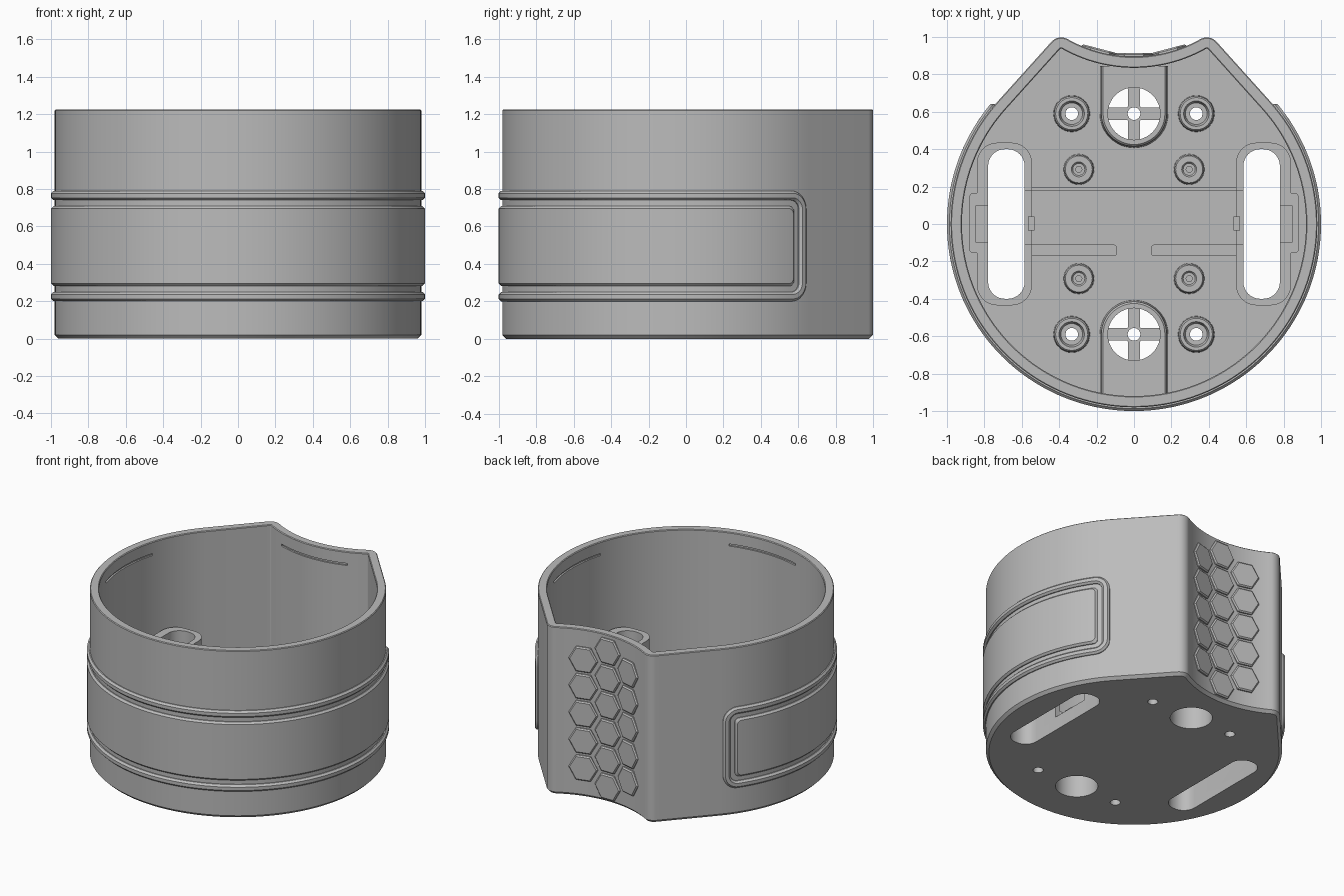
import bpy, bmesh
from math import sin, cos, pi, radians, sqrt, atan2
from mathutils import Vector

if "Cube" in bpy.data.objects:
    bpy.data.objects.remove(bpy.data.objects["Cube"], do_unlink=True)

grey = bpy.data.materials.new("plain_grey")
grey.use_nodes = True
grey.diffuse_color = (0.5, 0.5, 0.5, 1)
grey.node_tree.nodes["Principled BSDF"].inputs["Base Color"].default_value = (0.5, 0.5, 0.5, 1)

HEIGHT, FLOOR, R, WALL = 1.225, 0.08, 0.98, 0.06
HOLLOW_R, HOLLOW_Y = 0.72, 1.615      # concave back
TANGENT, FILLET = radians(42), 0.07   # straight flanks and rounded back corners


def make(name, bm):
    bmesh.ops.recalc_face_normals(bm, faces=bm.faces)
    mesh = bpy.data.meshes.new(name)
    bm.to_mesh(mesh)
    bm.free()
    ob = bpy.data.objects.new(name, mesh)
    bpy.context.collection.objects.link(ob)
    mesh.materials.append(grey)
    return ob


def skin(bm, loops, closed=False):
    """Bridge equal-length closed loops of points."""
    rings = [[bm.verts.new(p) for p in loop] for loop in loops]
    pairs = list(zip(rings, rings[1:])) + ([(rings[-1], rings[0])] if closed else [])
    for a, b in pairs:
        for i in range(len(a)):
            j = (i + 1) % len(a)
            bm.faces.new((a[i], a[j], b[j], b[i]))
    return rings


def stack(name, levels):
    """Solid through (outline, z) levels, capped at both ends."""
    bm = bmesh.new()
    rings = skin(bm, [[(x, y, z) for x, y in pts] for pts, z in levels])
    bm.faces.new(rings[0])
    bm.faces.new(rings[-1])
    return make(name, bm)


def prism(name, pts, z0, z1, bevel=0.0):
    return stack(name, [(pts, z0), (pts, z1)])


def arc(cx, cy, r, a0, a1, n):
    return [(cx + r * cos(a0 + (a1 - a0) * i / n), cy + r * sin(a0 + (a1 - a0) * i / n))
            for i in range(n + 1)]


def circle(cx, cy, r, n=40):
    return arc(cx, cy, r, 0, 2 * pi, n)[:-1]


def rounded(x0, x1, y0, y1, r, n=8):
    pts = []
    for k, (x, y) in enumerate([(x1 - r, y1 - r), (x0 + r, y1 - r), (x0 + r, y0 + r), (x1 - r, y0 + r)]):
        pts += arc(x, y, r, k * pi / 2, (k + 1) * pi / 2, n)
    return pts


def box(x0, x1, y0, y1):
    return [(x0, y0), (x1, y0), (x1, y1), (x0, y1)]


def arc_block(cy, r0, r1, mid, half, z0, z1):
    a, b = radians(mid - half), radians(mid + half)
    return prism("cutter", arc(0, cy, r0, a, b, 16) + arc(0, cy, r1, b, a, 16), z0, z1)


def boolean(ob, cutters, op="DIFFERENCE"):
    for c in cutters:
        c.hide_render = True
        m = ob.modifiers.new("bool", "BOOLEAN")
        m.operation, m.object, m.solver = op, c, "EXACT"
        bpy.context.view_layer.update()
        done = bpy.data.meshes.new_from_object(ob.evaluated_get(bpy.context.evaluated_depsgraph_get()))
        ob.modifiers.clear()
        ob.data = done
        bpy.data.objects.remove(c, do_unlink=True)


def outline(d):
    """Body outline moved inward by d."""
    n = Vector((cos(TANGENT), sin(TANGENT)))
    u = Vector((-n.y, n.x))
    hollow = Vector((0, HOLLOW_Y))
    a = R - FILLET
    t = hollow.dot(u) - sqrt((HOLLOW_R + FILLET) ** 2 - (a - hollow.dot(n)) ** 2)
    c = n * a + u * t
    turn = atan2(hollow.y - c.y, hollow.x - c.x)
    half = arc(0, 0, R - d, -pi / 2, TANGENT, 66)
    half += arc(c.x, c.y, FILLET - d, TANGENT, turn, 10)
    half += arc(0, HOLLOW_Y, HOLLOW_R + d, turn + pi, 1.5 * pi, 16)[1:]
    return half + [(-x, y) for x, y in half[-2:0:-1]]


# Body: cup with chamfered base
body = stack("body", [(outline(0.02), 0), (outline(0), 0.02), (outline(0), HEIGHT - 0.005),
                      (outline(0.005), HEIGHT), (outline(WALL - 0.005), HEIGHT),
                      (outline(WALL), HEIGHT - 0.005), (outline(WALL), FLOOR)])
cuts = []
for s in (-1, 1):
    cuts.append(prism("cutter", [(s * x, y) for x, y in rounded(0.585, 0.78, -0.4, 0.4, 0.09)], -0.1, 0.3))
    cuts.append(prism("cutter", circle(0, s * 0.59, 0.14), -0.1, 0.3))
    cuts += [prism("cutter", circle(x, s * 0.59, 0.034, 24), -0.1, 0.3) for x in (-0.333, 0.333)]
# Thin catch grooves inside the rim
cuts += [arc_block(0, 0.9, 0.932, a, 17, 1.125, 1.14) for a in (-90, 0, 180)]
cuts.append(arc_block(HOLLOW_Y, 0.768, 0.8, 270, 20, 1.125, 1.14))
boolean(body, cuts)

# Raised belt: frame and panel wrapped around the cylinder
Z0, Z1, SPAN = 0.2, 0.79, radians(130.6)


def belt_loop(inset, radius):
    half, r = SPAN * R - inset, max(0.1 - inset, 0.03)
    top, bottom = Z1 - inset, Z0 + inset
    corner = [(half - r + r * sin(i * pi / 16), r - r * cos(i * pi / 16)) for i in range(9)]
    cols = [(-s, z) for s, z in reversed(corner)]
    cols += [(-half + r + (half - r) * 2 * i / 100, 0) for i in range(1, 100)] + corner
    loop = [(s, top - z) for s, z in cols] + [(s, bottom + z) for s, z in reversed(cols)]
    return [(radius * sin(s / R), -radius * cos(s / R), z) for s, z in loop]


bm = bmesh.new()
skin(bm, [belt_loop(*p) for p in ((0, 0.965), (0, 0.987), (0.013, 1.0), (0.037, 1.0),
                                  (0.05, 0.987), (0.05, 0.965))], True)
make("belt_frame", bm)
bm = bmesh.new()
rings = skin(bm, [belt_loop(*p) for p in ((0.082, 0.965), (0.082, 0.987), (0.095, 1.0))])
for ring in (rings[0], rings[-1]):
    n = len(ring)
    for i in range(n // 2 - 1):
        bm.faces.new((ring[i], ring[i + 1], ring[n - 2 - i], ring[n - 1 - i]))
make("belt_panel", bm)

# Hexagon grip tiles on the hollow back
bm = bmesh.new()
for col in (-1, 0, 1):
    rows = 5 if col else 6
    a = 1.5 * pi + col * 0.185 / HOLLOW_R
    side, out = Vector((-sin(a), cos(a), 0)), Vector((-cos(a), -sin(a), 0))
    for row in range(rows):
        mid = Vector((HOLLOW_R * cos(a), HOLLOW_Y + HOLLOW_R * sin(a), HEIGHT / 2 + (row - (rows - 1) / 2) * 0.198))
        hexes = [[mid + out * h + side * (r * cos(k * pi / 3)) + Vector((0, 0, r * sin(k * pi / 3)))
                  for k in range(6)] for r, h in ((0.104, -0.03), (0.104, 0.01), (0.094, 0.018))]
        rings = skin(bm, hexes)
        bm.faces.new(rings[0])
        bm.faces.new(rings[-1])
make("grip_tiles", bm)

# Tall slot shafts, open towards the centre channel
for s, side in ((1, "left"), (-1, "right")):
    def flip(pts):
        return [(s * x, y) for x, y in pts]
    shaft = prism(side + "_slot_shaft", flip(rounded(0.545, 0.84, -0.435, 0.435, 0.11)), FLOOR - 0.02, 0.57)
    boolean(shaft, [prism("cutter", flip(rounded(0.8, 0.88, -0.155, 0.165, 0.02)), FLOOR - 0.02, 0.57)], "UNION")
    boolean(shaft, [prism("cutter", flip(rounded(0.585, 0.78, -0.4, 0.4, 0.09)), 0, 0.7),
                    prism("cutter", flip(box(0.7, 0.845, -0.1, 0.1)), 0.25, 0.7),
                    prism("cutter", flip(box(0.5, 0.65, -0.11, 0.18)), 0.1, 0.7)])
    # Channel ridges and stops
    prism(side + "_channel_ridge", flip(rounded(0.09, 0.56, -0.172, -0.11, 0.02, 4)), FLOOR - 0.01, 0.16)
    prism(side + "_channel_stop", flip(box(0.532, 0.568, -0.035, 0.04)), FLOOR - 0.01, 0.12)
prism("channel_wall", box(-0.57, 0.57, 0.18, 0.195), FLOOR - 0.01, 0.16)

# Vent housings with a crossed grille
for s, side in ((1, "back"), (-1, "front")):
    end = 0.845 if s > 0 else 0.93
    def u_shape(r):
        return [(x, s * y) for x, y in [(r, end)] + arc(0, 0.59, r, 0, -pi, 24) + [(-r, end)]]
    housing = stack(side + "_vent_housing", [(u_shape(0.183), FLOOR - 0.01), (u_shape(0.175), 0.21),
                                             (u_shape(0.165), 0.22)])
    boolean(housing, [prism("cutter", circle(0, s * 0.59, 0.14), 0, 0.4)])
    w, e = 0.033, 0.146
    plus = [(w, e), (w, w), (e, w), (e, -w), (w, -w), (w, -e)]
    plus += [(-x, y) for x, y in reversed(plus)]
    grille = prism(side + "_vent_grille", [(x, y + s * 0.59) for x, y in plus], 0.165, 0.21)
    boolean(grille, [prism("cutter", circle(0, s * 0.59, 0.05), 0.165, 0.21)], "UNION")
    boolean(grille, [prism("cutter", circle(0, s * 0.59, 0.034, 24), 0, 0.4)])

# Screw bosses and standoffs: turned profiles (radius, height)
screw = [(0.098, FLOOR - 0.01), (0.094, 0.19), (0.086, 0.2), (0.068, 0.2), (0.058, 0.17), (0.034, 0.17), (0.034, 0.02)]
standoff = [(0.082, FLOOR - 0.01), (0.078, 0.17), (0.072, 0.18), (0.04, 0.18), (0.032, 0.17), (0.016, 0.17), (0.016, 0.09)]
for label, profile, px, py in (("screw_boss", screw, 0.333, 0.59), ("standoff", standoff, 0.295, 0.292)):
    for sx in (-1, 1):
        for sy in (-1, 1):
            bm = bmesh.new()
            rings = skin(bm, [[(x, y, z) for x, y in circle(sx * px, sy * py, r, 32)] for r, z in profile])
            if label == "standoff":
                bm.faces.new(rings[-1])
            make(f"{'front' if sy < 0 else 'back'}_{'left' if sx > 0 else 'right'}_{label}", bm)

# Smooth curved walls, keep edges crisp
for ob in [o for o in bpy.context.scene.objects if o.type == "MESH" and grey.name in o.data.materials]:
    bpy.ops.object.select_all(action="DESELECT")
    ob.select_set(True)
    bpy.context.view_layer.objects.active = ob
    bpy.ops.object.shade_smooth_by_angle(angle=radians(28))
